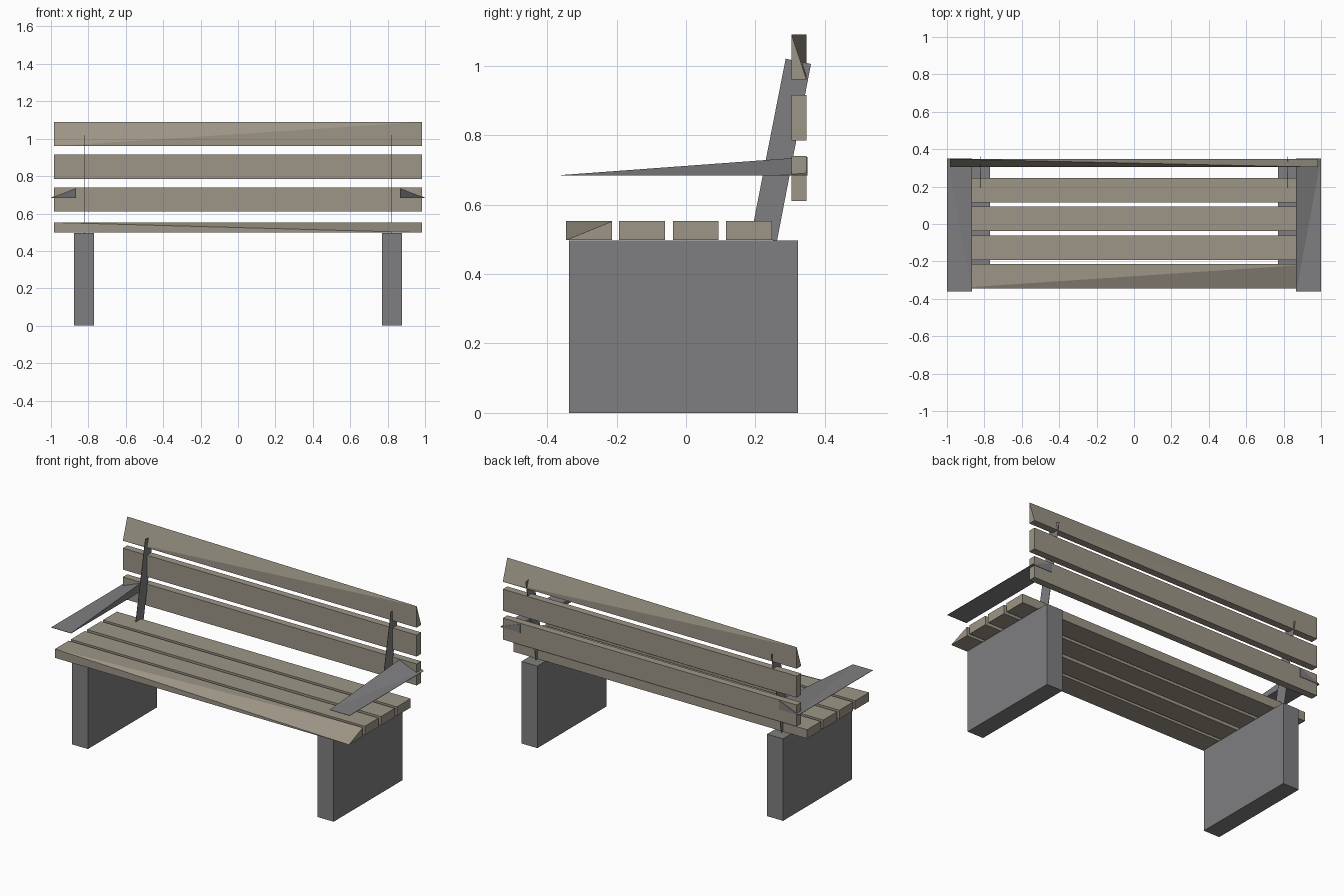
import bpy
import bmesh
from itertools import product

cube = bpy.data.objects.get("Cube")
if cube:
    bpy.data.objects.remove(cube, do_unlink=True)


def make_material(name, rgb):
    mat = bpy.data.materials.new(name)
    mat.use_nodes = True
    color = (*rgb, 1)
    mat.diffuse_color = color
    mat.node_tree.nodes["Principled BSDF"].inputs["Base Color"].default_value = color
    return mat


wood = make_material("weathered wood", (0.34, 0.305, 0.242))
stone = make_material("grey stone", (0.212, 0.212, 0.22))


def finish(name, bm, mat):
    bmesh.ops.recalc_face_normals(bm, faces=bm.faces[:])
    mesh = bpy.data.meshes.new(name)
    bm.to_mesh(mesh)
    bm.free()
    mesh.materials.append(mat)
    obj = bpy.data.objects.new(name, mesh)
    bpy.context.collection.objects.link(obj)
    return obj


def block(name, xs, ys, zs, mat, missing=()):
    """Box whose listed corners (0/1 per axis) are cut away to a sloping face."""
    bm = bmesh.new()
    for i, j, k in product((0, 1), repeat=3):
        if (i, j, k) not in missing:
            bm.verts.new((xs[i], ys[j], zs[k]))
    bmesh.ops.convex_hull(bm, input=bm.verts[:])
    bmesh.ops.dissolve_limit(bm, angle_limit=0.001, verts=bm.verts[:], edges=bm.edges[:])
    return finish(name, bm, mat)


# Seat slats, the front one cut at its left front corner
LENGTH = (-0.985, 0.985)
for i, y in enumerate((-0.345, -0.193, -0.038, 0.115)):
    cut = [(1, 0, 1)] if i == 0 else []
    block(f"seat_slat_{i + 1}", LENGTH, (y, y + 0.132), (0.498, 0.552), wood, cut)

# Backrest slats, the top one twisted from end to end
for i, z in enumerate((0.61, 0.785, 0.96)):
    cut = [(0, 0, 1), (1, 1, 1)] if i == 2 else []
    block(f"back_slat_{i + 1}", LENGTH, (0.304, 0.347), (z, z + 0.13), wood, cut)


# Leaning flat post behind the backrest
def back_post(name, side):
    bm = bmesh.new()
    outline = [(0.187, 0.51), (0.262, 0.495), (0.36, 1.005), (0.287, 1.02)]
    face = bm.faces.new([bm.verts.new((side * 0.823 - 0.001, y, z)) for y, z in outline])
    ext = bmesh.ops.extrude_face_region(bm, geom=[face])
    for v in ext["geom"]:
        if isinstance(v, bmesh.types.BMVert):
            v.co.x += 0.002
    return finish(name, bm, stone)


# Armrest plate, rising only at its inner back corner
def armrest(name, side):
    bm = bmesh.new()
    plan = [(0.867, -0.36), (1.0, -0.36), (1.0, 0.35), (0.867, 0.35)]
    low = [bm.verts.new((side * x, y, 0.683)) for x, y in plan]
    top = [bm.verts.new((side * x, y, 0.685)) for x, y in plan]
    top[3].co.z = 0.737
    bm.faces.new(low)
    bm.faces.new(top[:3])
    bm.faces.new((top[0], top[2], top[3]))
    for i in range(4):
        j = (i + 1) % 4
        bm.faces.new((low[i], low[j], top[j], top[i]))
    return finish(name, bm, stone)


for side, label in ((1, "left"), (-1, "right")):
    block(f"{label}_leg", sorted((side * 0.77, side * 0.877)), (-0.337, 0.323), (0, 0.497), stone)
    back_post(f"{label}_back_post", side)
    armrest(f"{label}_armrest", side)
